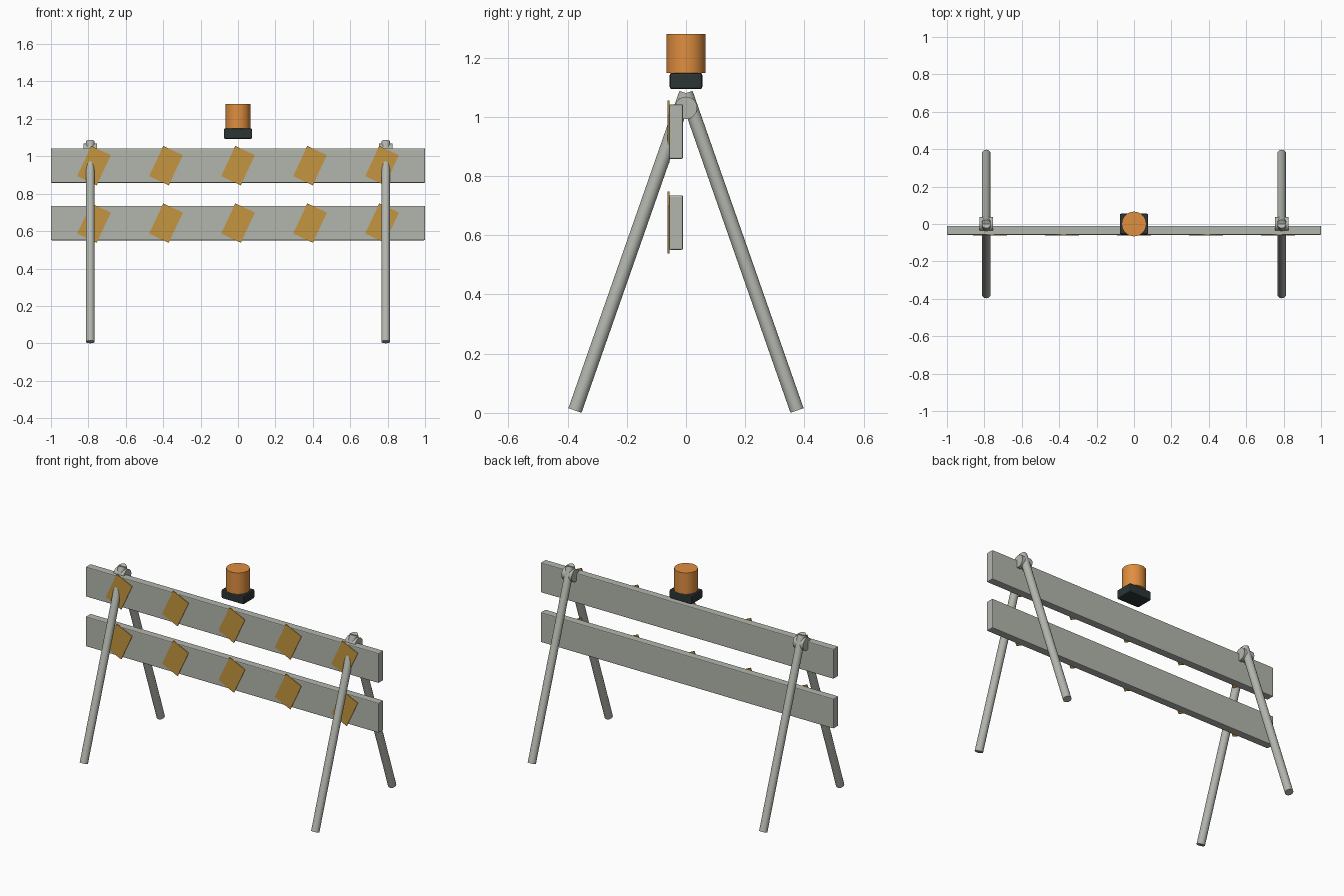
import bpy, math
from mathutils import Vector

if "Cube" in bpy.data.objects:
    bpy.data.objects.remove(bpy.data.objects["Cube"])


def material(name, rgb):
    m = bpy.data.materials.new(name)
    m.diffuse_color = (*rgb, 1)
    m.use_nodes = True
    m.node_tree.nodes["Principled BSDF"].inputs["Base Color"].default_value = m.diffuse_color
    return m


GREY = material("galvanised grey", (0.45, 0.47, 0.42))
AMBER = material("stripe amber", (0.56, 0.30, 0.05))
ORANGE = material("lens orange", (0.74, 0.27, 0.05))
DARK = material("dark housing", (0.025, 0.035, 0.035))


def finish(name, mat, bevel=0.0):
    o = bpy.context.object
    o.name = name
    o.data.materials.append(mat)
    if bevel:
        b = o.modifiers.new("soft edges", "BEVEL")
        b.width, b.segments = bevel, 2
    return o


def box(name, centre, size, mat, bevel=0.0, tilt=0.0):
    bpy.ops.mesh.primitive_cube_add(size=1, location=centre, rotation=(0, tilt, 0))
    bpy.context.object.scale = size
    if not tilt:
        bpy.ops.object.transform_apply(location=False, rotation=False, scale=True)
    return finish(name, mat, bevel)


def rod(name, a, b, radius, mat, sides=24):
    a, b = Vector(a), Vector(b)
    bpy.ops.mesh.primitive_cylinder_add(vertices=sides, radius=radius,
                                        depth=(b - a).length, location=(a + b) / 2)
    o = bpy.context.object
    o.rotation_euler = (b - a).to_track_quat('Z', 'Y').to_euler()
    bpy.ops.object.shade_smooth_by_angle(angle=math.radians(35))
    return finish(name, mat)


# Two horizontal boards, each with five slanted stripe plates on the front
for label, z in (("upper", 0.95), ("lower", 0.643)):
    box(label + "_board", (0, -0.034, z), (2.0, 0.048, 0.184), GREY, 0.005)
    for i in range(5):
        box(f"{label}_stripe_{i + 1}", ((i - 2) * 0.385, -0.059, z),
            (0.116, 0.006, 0.178), AMBER, tilt=math.radians(25))

# A-frame legs with a hinge at the top of each pair
for side, x in (("left", -0.79), ("right", 0.79)):
    rod(side + "_front_leg", (x, -0.375, 0.008), (x, 0, 1.08), 0.0235, GREY)
    rod(side + "_back_leg", (x, 0.375, 0.008), (x, 0, 1.08), 0.0235, GREY)
    rod(side + "_hinge", (x - 0.035, 0, 1.03), (x + 0.035, 0, 1.03), 0.038, GREY)

# Warning lamp
box("lamp_base", (0, 0, 1.121), (0.152, 0.11, 0.055), DARK, 0.007)
rod("lamp_lens", (0, 0, 1.148), (0, 0, 1.28), 0.066, ORANGE, 32)
